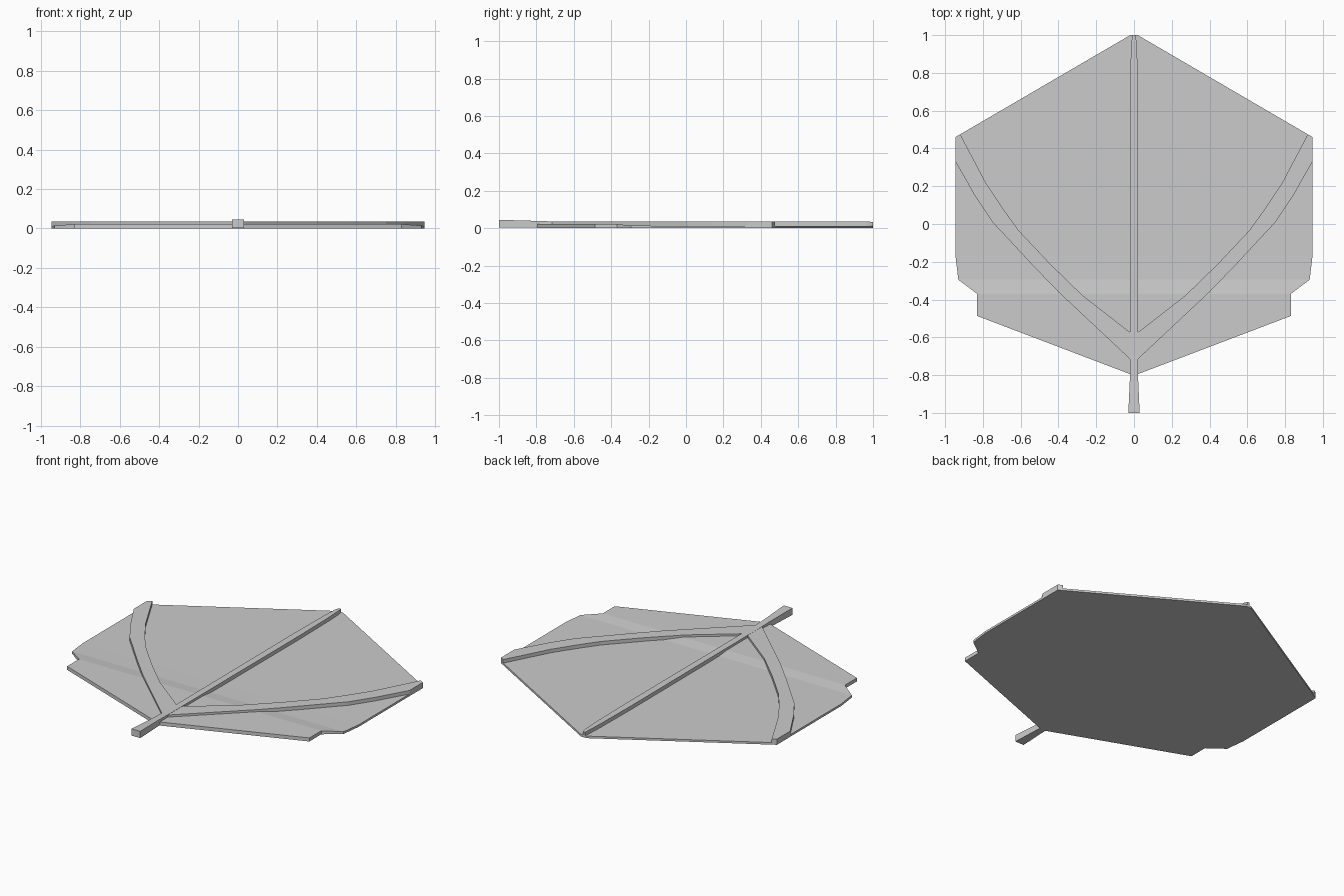
import bpy, bmesh

# Remove the default cube
cube = bpy.data.objects.get("Cube")
if cube:
    bpy.data.objects.remove(cube)

# Single flat grey
grey = bpy.data.materials.new("plain grey")
grey.use_nodes = True
COLOUR = (0.6, 0.6, 0.6, 1)
grey.diffuse_color = COLOUR
bsdf = next(n for n in grey.node_tree.nodes if n.type == 'BSDF_PRINCIPLED')
bsdf.inputs["Base Color"].default_value = COLOUR


def finish(name, bm):
    bmesh.ops.recalc_face_normals(bm, faces=bm.faces)
    mesh = bpy.data.meshes.new(name)
    bm.to_mesh(mesh)
    bm.free()
    mesh.materials.append(grey)
    obj = bpy.data.objects.new(name, mesh)
    bpy.context.scene.collection.objects.link(obj)
    return obj


def ribbed(name, sections):
    """Closed solid through four-point cross-sections."""
    bm = bmesh.new()
    rings = [[bm.verts.new(p) for p in s] for s in sections]
    for a, b in zip(rings, rings[1:]):
        for i in range(4):
            j = (i + 1) % 4
            bm.faces.new((a[i], a[j], b[j], b[i]))
    bm.faces.new(rings[0])
    bm.faces.new(rings[-1])
    return finish(name, bm)


def cross(y, half, low, high):
    return [(-half, y, low), (half, y, low), (half, y, high), (-half, y, high)]


# Leaf blade: half width along its length, with a thicker front flap
blade = [(-0.795, 0.02, 0.022), (-0.487, 0.83, 0.022), (-0.37, 0.83, 0.022),
         (-0.295, 0.93, 0.014), (-0.17, 0.945, 0.013), (0.46, 0.945, 0.013),
         (0.475, 0.92, 0.013), (1.0, 0.02, 0.013)]
ribbed("leaf_blade", [cross(y, w, 0, top) for y, w, top in blade])

# Midrib with a flared stem and a tapered tip
midrib = [(-1.0, 0.03, 0.003, 0.045), (-0.8, 0.021, 0.003, 0.039),
          (-0.7, 0.02, 0.003, 0.036), (0.57, 0.022, 0.003, 0.036),
          (0.86, 0.018, 0.003, 0.036), (0.97, 0.013, 0.003, 0.036),
          (1.0, 0.007, 0.003, 0.033)]
ribbed("midrib_and_stem", [cross(*m) for m in midrib])

# Curved side veins: paired inner and outer edge points
inner = [(0.0, -0.59), (0.27, -0.38), (0.44, -0.215), (0.61, -0.035),
         (0.70, 0.09), (0.78, 0.21), (0.92, 0.475)]
outer = [(0.0, -0.735), (0.40, -0.36), (0.54, -0.215), (0.67, -0.075),
         (0.75, 0.01), (0.84, 0.145), (0.945, 0.33)]
for side, label in ((1, "left"), (-1, "right")):
    sections = [[(side * a, b, 0.005), (side * c, d, 0.005),
                 (side * c, d, 0.035), (side * a, b, 0.035)]
                for (a, b), (c, d) in zip(inner, outer)]
    # Clipped outer corner at the blade edge
    sections.append([(side * x, y, z) for x, y, z in
                     ((0.921, 0.475, 0.005), (0.945, 0.46, 0.005),
                      (0.945, 0.46, 0.035), (0.921, 0.475, 0.035))])
    ribbed(label + "_side_vein", sections)
